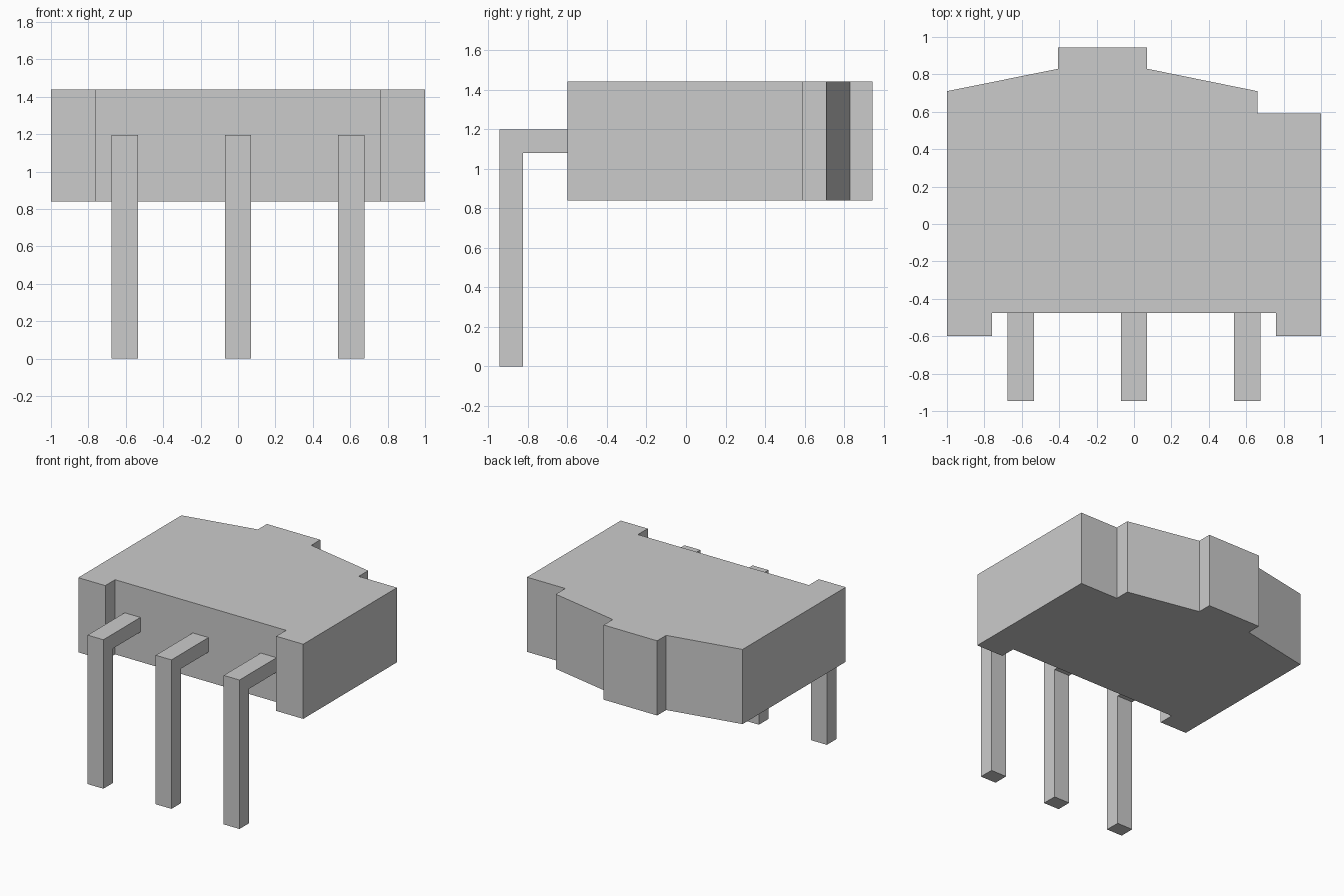
import bpy
import bmesh
from mathutils import Vector

cube = bpy.data.objects.get("Cube")
if cube:
    bpy.data.objects.remove(cube, do_unlink=True)

# Single plain grey for the whole component
grey = bpy.data.materials.new("plain_grey")
grey.use_nodes = True
colour = (0.6, 0.6, 0.6, 1)
grey.diffuse_color = colour
grey.node_tree.nodes["Principled BSDF"].inputs["Base Color"].default_value = colour


def extrude_profile(name, points, direction):
    """Make a flat-sided solid from a closed outline pushed along a direction."""
    bm = bmesh.new()
    face = bm.faces.new([bm.verts.new(p) for p in points])
    result = bmesh.ops.extrude_face_region(bm, geom=[face], use_keep_orig=True)
    moved = [v for v in result["geom"] if isinstance(v, bmesh.types.BMVert)]
    bmesh.ops.translate(bm, verts=moved, vec=Vector(direction))
    bmesh.ops.recalc_face_normals(bm, faces=bm.faces)
    mesh = bpy.data.meshes.new(name)
    bm.to_mesh(mesh)
    bm.free()
    mesh.materials.append(grey)
    obj = bpy.data.objects.new(name, mesh)
    bpy.context.collection.objects.link(obj)
    return obj


# Housing: front recess between two feet, stepped and sloped back
bottom, top = 0.84, 1.44
outline = [
    (-1, -0.6), (-0.76, -0.6), (-0.76, -0.475), (0.76, -0.475), (0.76, -0.6), (1, -0.6),
    (1, 0.59), (0.66, 0.59), (0.66, 0.71), (0.07, 0.83), (0.07, 0.945),
    (-0.405, 0.945), (-0.405, 0.83), (-1, 0.71),
]
extrude_profile("housing", [(x, y, bottom) for x, y in outline], (0, 0, top - bottom))

# Three bent pins leaving the recess and dropping to the ground
width = 0.14
bend = [(-0.945, 0), (-0.825, 0), (-0.825, 1.08), (-0.475, 1.08), (-0.475, 1.197), (-0.945, 1.197)]
for side, centre in (("right", -0.605), ("middle", 0), ("left", 0.605)):
    points = [(centre - width / 2, y, z) for y, z in bend]
    extrude_profile(side + "_pin", points, (width, 0, 0))
